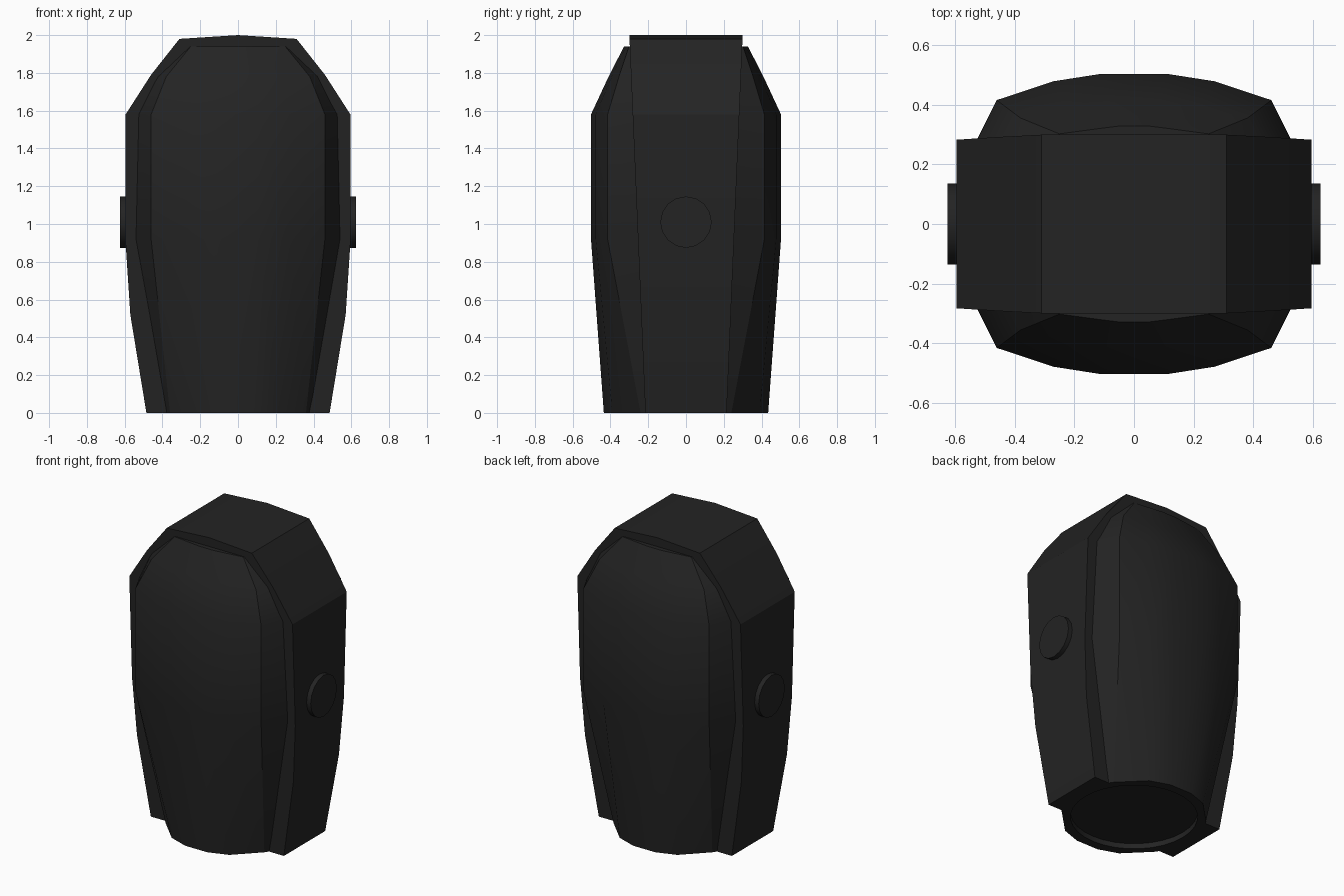
import bpy, bmesh, math
from mathutils import Matrix

cube = bpy.data.objects.get("Cube")
if cube:
    bpy.data.objects.remove(cube, do_unlink=True)

black = bpy.data.materials.new("matte_black")
black.use_nodes = True
black.diffuse_color = (0.017, 0.017, 0.017, 1)
black.node_tree.nodes["Principled BSDF"].inputs["Base Color"].default_value = black.diffuse_color


def finish(name, bm):
    """Turn a bmesh into a shaded object."""
    bmesh.ops.recalc_face_normals(bm, faces=bm.faces)
    mesh = bpy.data.meshes.new(name)
    bm.to_mesh(mesh)
    bm.free()
    mesh.materials.append(black)
    obj = bpy.data.objects.new(name, mesh)
    bpy.context.collection.objects.link(obj)
    bpy.ops.object.select_all(action='DESELECT')
    obj.select_set(True)
    bpy.context.view_layer.objects.active = obj
    bpy.ops.object.shade_smooth_by_angle(angle=math.radians(28))
    return obj


def loft(name, rings):
    """Skin a list of equal closed rings and cap both ends."""
    bm = bmesh.new()
    rows = [[bm.verts.new(p) for p in ring] for ring in rings]
    for a, b in zip(rows, rows[1:]):
        for i in range(len(a)):
            j = (i + 1) % len(a)
            bm.faces.new((a[i], a[j], b[j], b[i]))
    bm.faces.new(rows[0])
    bm.faces.new(rows[-1])
    return finish(name, bm)


def cylinder(name, radius, depth, matrix, sides):
    bm = bmesh.new()
    bmesh.ops.create_cone(bm, cap_ends=True, segments=sides, radius1=radius,
                          radius2=radius, depth=depth, matrix=matrix)
    return finish(name, bm)


def band_y(z):
    """Half depth of the central band, widening upwards."""
    return 0.215 + 0.0425 * z


# Central band: arched outline carried front to back
half = [(0.485, 0), (0.57, 0.52), (0.595, 0.9), (0.595, 1.58), (0.46, 1.79), (0.31, 1.98)]
outline = half + [(0, 2.0)] + [(-x, z) for x, z in reversed(half)]
parts = [loft("central_band", [[(x, s * band_y(z), z) for x, z in outline] for s in (-1, 1)])]

# Bulging panels: height, edge x, then chamfer, shoulder and crown (x, y)
sections = [
    (0.0, 0.39, (0.36, 0.24), (0.21, 0.39), (0.08, 0.435)),
    (0.92, 0.55, (0.46, 0.415), (0.27, 0.478), (0.11, 0.503)),
    (1.58, 0.535, (0.46, 0.415), (0.27, 0.478), (0.11, 0.503)),
    (1.78, 0.435, (0.38, 0.355), (0.22, 0.393), (0.09, 0.41)),
    (1.94, 0.265, (0.25, 0.302), (0.13, 0.318), (0.05, 0.328)),
]
for name, side in (("front_panel", -1), ("back_panel", 1)):
    rings = []
    for z, edge, *points in sections:
        right = [(edge, band_y(z) - 0.02)] + points
        ring = right + [(-x, y) for x, y in reversed(right)]
        rings.append([(x, side * y, z) for x, y in ring])
    parts.append(loft(name, rings))

# Round recess in the underside
cutter = cylinder("recess_cutter", 0.38, 0.08, Matrix.Translation((0, 0, -0.005)), 32)
cutter.hide_render = True
for part in parts:
    mod = part.modifiers.new("recess", 'BOOLEAN')
    mod.operation = 'DIFFERENCE'
    mod.object = cutter
    mod.solver = 'EXACT'
    bpy.context.view_layer.objects.active = part
    bpy.ops.object.modifier_apply(modifier=mod.name)
bpy.data.objects.remove(cutter, do_unlink=True)

# Round side buttons
for name, side in (("left_button", 1), ("right_button", -1)):
    place = Matrix.Translation((side * 0.59, 0, 1.01)) @ Matrix.Rotation(math.pi / 2, 4, 'Y')
    cylinder(name, 0.136, 0.07, place, 16)
